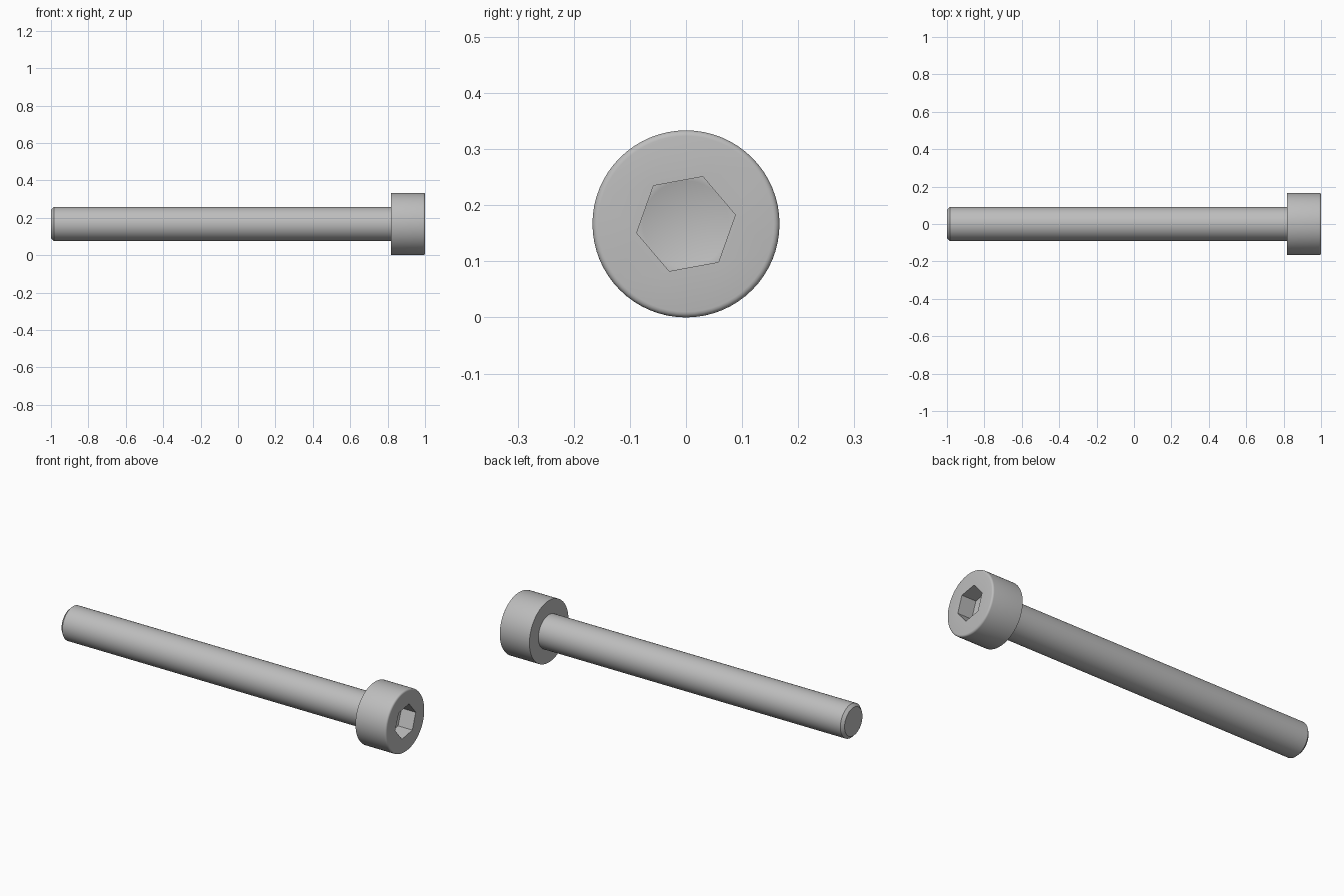
import bpy, bmesh
from math import cos, sin, pi, radians

cube = bpy.data.objects.get("Cube")
if cube:
    bpy.data.objects.remove(cube)

AXIS_Z = 0.1667      # height of the screw axis
SEGMENTS = 64

steel = bpy.data.materials.new("plain_steel")
steel.use_nodes = True
GREY = (0.51, 0.51, 0.51, 1)
steel.diffuse_color = GREY
steel.node_tree.nodes["Principled BSDF"].inputs["Base Color"].default_value = GREY


def ring(bm, x, r, sides=SEGMENTS, phase=0.0):
    """Loop of vertices around the screw axis."""
    return [bm.verts.new((x, r * cos(phase + 2 * pi * i / sides),
                          AXIS_Z + r * sin(phase + 2 * pi * i / sides)))
            for i in range(sides)]


def bridge(bm, a, b):
    """Quads between two rings of equal count."""
    n = len(a)
    for i in range(n):
        bm.faces.new((a[i], a[(i + 1) % n], b[(i + 1) % n], b[i]))


def lathe(bm, profile):
    rings = [ring(bm, x, r) for x, r in profile]
    for a, b in zip(rings, rings[1:]):
        bridge(bm, a, b)
    return rings


def fill_between(bm, outer, inner):
    """Flat face with a hole, between two rings of different counts."""
    edges = []
    for loop in (outer, inner):
        for i, v in enumerate(loop):
            w = loop[(i + 1) % len(loop)]
            edges.append(bm.edges.get((v, w)) or bm.edges.new((v, w)))
    bmesh.ops.triangle_fill(bm, edges=edges, use_beauty=True)


def finish(bm, name):
    bmesh.ops.recalc_face_normals(bm, faces=bm.faces)
    mesh = bpy.data.meshes.new(name)
    bm.to_mesh(mesh)
    bm.free()
    obj = bpy.data.objects.new(name, mesh)
    bpy.context.collection.objects.link(obj)
    mesh.materials.append(steel)
    bpy.ops.object.select_all(action='DESELECT')
    obj.select_set(True)
    bpy.context.view_layer.objects.active = obj
    bpy.ops.object.shade_smooth_by_angle(angle=radians(35))


# Shaft with a chamfered tip
bm = bmesh.new()
shaft = lathe(bm, [(-1, 0.076), (-0.985, 0.0909), (0.82, 0.0909)])
bm.faces.new(shaft[0])
bm.faces.new(shaft[-1])
finish(bm, "shaft")

# Cylindrical head with a rounded front rim
bm = bmesh.new()
RADIUS, FILLET = 0.1667, 0.01
rim = [(1 - FILLET + FILLET * sin(a), RADIUS - FILLET + FILLET * cos(a))
       for a in (i * pi / 8 for i in range(5))]
head = lathe(bm, [(0.818, RADIUS)] + rim)
bm.faces.new(head[0])

# Hexagonal socket ending in a drilled cone
PHASE, FLOOR = radians(10.4), 0.915
mouth = ring(bm, 1, 0.0894, 6, PHASE)
floor = ring(bm, FLOOR, 0.0894, 6, PHASE)
drill = ring(bm, FLOOR, 0.0768)
fill_between(bm, head[-1], mouth)
bridge(bm, mouth, floor)
fill_between(bm, floor, drill)
tip = bm.verts.new((FLOOR - 0.0445, 0, AXIS_Z))
for i, v in enumerate(drill):
    bm.faces.new((v, drill[(i + 1) % SEGMENTS], tip))
finish(bm, "socket_head")
